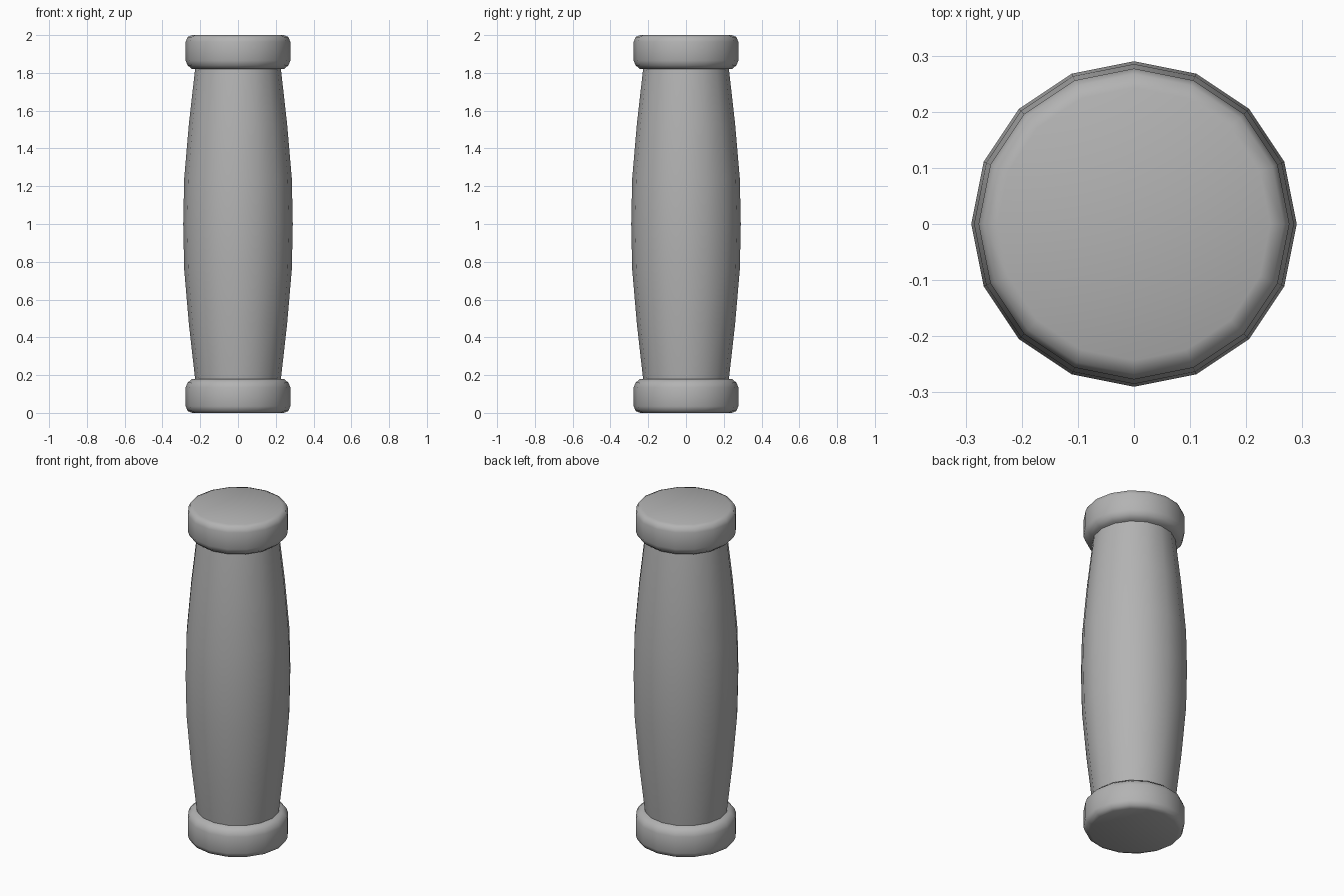
import bpy
import bmesh
import math

cube = bpy.data.objects.get("Cube")
if cube:
    bpy.data.objects.remove(cube, do_unlink=True)

SIDES = 16

grey = bpy.data.materials.new("plain grey")
grey.use_nodes = True
colour = (0.45, 0.45, 0.45, 1)
grey.diffuse_color = colour
for node in grey.node_tree.nodes:
    if node.type == "BSDF_PRINCIPLED":
        node.inputs["Base Color"].default_value = colour


def lathe(name, profile):
    """Turn (radius, height) points, bottom to top, into a closed smooth solid."""
    bm = bmesh.new()
    rings = []
    for r, z in profile:
        angles = [math.tau * i / SIDES for i in range(SIDES)]
        rings.append([bm.verts.new((r * math.cos(a), r * math.sin(a), z)) for a in angles])
    for low, high in zip(rings, rings[1:]):
        for i in range(SIDES):
            j = (i + 1) % SIDES
            bm.faces.new((low[i], low[j], high[j], high[i]))
    bm.faces.new(rings[0][::-1])
    bm.faces.new(rings[-1])
    for face in bm.faces:
        face.smooth = True
    mesh = bpy.data.meshes.new(name)
    bm.to_mesh(mesh)
    bm.free()
    mesh.materials.append(grey)
    obj = bpy.data.objects.new(name, mesh)
    bpy.context.collection.objects.link(obj)
    return obj


# Barrel-shaped grip, its ends sunk into the caps
upper_half = [(0.29, 1.0), (0.285, 1.24), (0.26, 1.53), (0.225, 1.84), (0.215, 1.9)]
lower_half = [(r, 2 - z) for r, z in upper_half[:0:-1]]
lathe("grip", lower_half + upper_half)

# Matching end caps with softened rims
cap = [(0.243, 0), (0.267, 0.01), (0.277, 0.035),
       (0.277, 0.135), (0.267, 0.16), (0.243, 0.18)]
lathe("bottom_cap", cap)
lathe("top_cap", [(r, 2 - z) for r, z in reversed(cap)])
